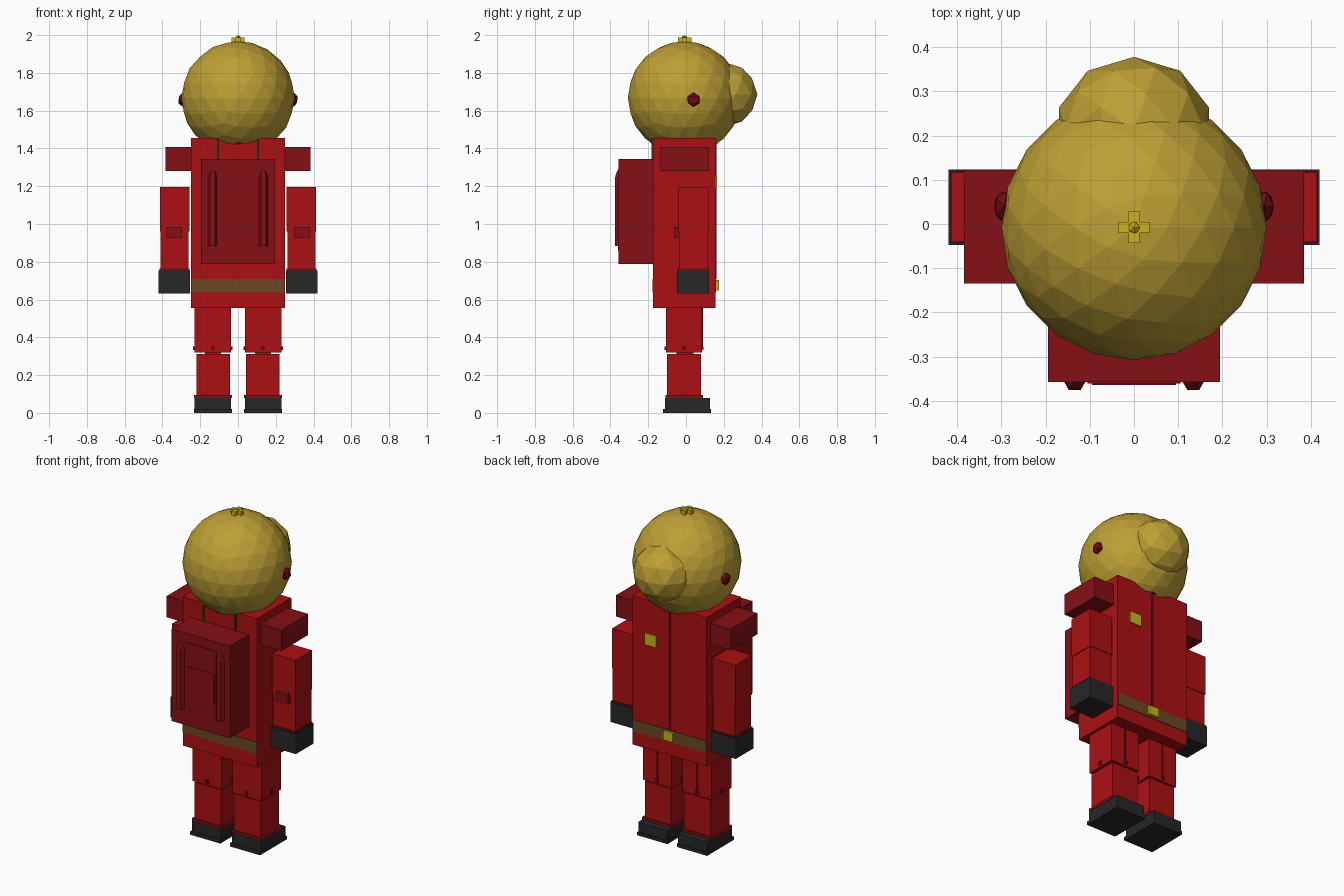
import bpy, bmesh, math
from mathutils import Matrix, Vector

if "Cube" in bpy.data.objects:
    bpy.data.objects.remove(bpy.data.objects["Cube"])


def material(name, r, g, b):
    m = bpy.data.materials.new(name)
    m.diffuse_color = (r, g, b, 1)
    m.use_nodes = True
    m.node_tree.nodes["Principled BSDF"].inputs["Base Color"].default_value = m.diffuse_color
    return m


RED = material("suit red", 0.41, 0.005, 0.006)
DARK = material("dark red", 0.235, 0.005, 0.008)
DEEP = material("deep red", 0.17, 0.003, 0.007)
GOLD = material("visor gold", 0.51, 0.35, 0.035)
YELLOW = material("bright yellow", 0.60, 0.46, 0.012)
BLACK = material("black rubber", 0.02, 0.02, 0.02)
BROWN = material("belt brown", 0.15, 0.065, 0.018)
GREEN = material("hose green", 0.02, 0.07, 0.015)


def finish(bm, name, mat):
    me = bpy.data.meshes.new(name)
    bmesh.ops.recalc_face_normals(bm, faces=bm.faces)
    bm.to_mesh(me)
    bm.free()
    me.materials.append(mat)
    ob = bpy.data.objects.new(name, me)
    bpy.context.collection.objects.link(ob)
    return ob


def box(name, x, y, z, mat):
    """Box from (min, max) ranges on each axis."""
    bm = bmesh.new()
    size = Vector((x[1] - x[0], y[1] - y[0], z[1] - z[0]))
    mid = Vector((x[0] + x[1], y[0] + y[1], z[0] + z[1])) / 2
    bmesh.ops.create_cube(bm, size=1, matrix=Matrix.Translation(mid) @ Matrix.Diagonal(size).to_4x4())
    return finish(bm, name, mat)


def ball(name, centre, radii, subdiv, mat):
    bm = bmesh.new()
    bmesh.ops.create_icosphere(bm, subdivisions=subdiv, radius=1,
                               matrix=Matrix.Translation(centre) @ Matrix.Diagonal(radii).to_4x4())
    return finish(bm, name, mat)


def lathe(name, profile, sides, mat, centre, closed=False):
    """Revolve (radius, z) points around a vertical axis."""
    bm = bmesh.new()
    rings = [[bm.verts.new((centre[0] + r * math.cos(2 * math.pi * i / sides),
                            centre[1] + r * math.sin(2 * math.pi * i / sides), z))
              for i in range(sides)] for r, z in profile]
    pairs = list(zip(rings, rings[1:])) + ([(rings[-1], rings[0])] if closed else [])
    for a, b in pairs:
        for i in range(sides):
            j = (i + 1) % sides
            bm.faces.new((a[i], a[j], b[j], b[i]))
    if not closed:
        bm.faces.new(rings[0])
        bm.faces.new(rings[-1])
    return finish(bm, name, mat)


def side(s, a, b):
    """Mirror an x range to side s."""
    return (a, b) if s > 0 else (-b, -a)


# helmet and faceted bulge
ball("helmet", (0, -0.008, 1.668), (0.3, 0.3, 0.3), 3, GOLD)
ball("visor", (0, 0.213, 1.685), (0.178, 0.165, 0.168), 2, GOLD)

# cross and gem on the helmet crown
box("crown_bar_x", (-0.035, 0.035), (-0.02, 0.004), (1.962, 1.988), YELLOW)
box("crown_bar_y", (-0.013, 0.013), (-0.043, 0.028), (1.962, 1.988), YELLOW)
ball("crown_gem", (0, -0.008, 1.985), (0.015, 0.015, 0.015), 1, YELLOW)

# neck ring
ring = [(0.163 + 0.028 * math.cos(k * math.pi / 3), 1.455 + 0.034 * math.sin(k * math.pi / 3)) for k in range(6)]
lathe("neck_ring", ring, 12, DEEP, (0, -0.008), closed=True)

# torso, belt, back seam and badge
box("torso", (-0.248, 0.248), (-0.174, 0.156), (0.555, 1.455), RED)
box("belt_front", (-0.247, 0.247), (-0.178, -0.173), (0.637, 0.709), BROWN)
box("belt_rear", (-0.247, 0.247), (0.155, 0.160), (0.637, 0.709), BROWN)
box("buckle", (-0.033, 0.033), (0.156, 0.174), (0.648, 0.703), YELLOW)
box("torso_seam", (-0.005, 0.005), (0.155, 0.161), (0.709, 1.44), DEEP)
box("badge", (0.085, 0.163), (0.155, 0.164), (1.185, 1.255), YELLOW)

# backpack with centre plates
box("backpack", (-0.195, 0.195), (-0.357, -0.174), (0.788, 1.345), DARK)
box("pack_panel", (-0.105, 0.105), (-0.361, -0.356), (0.86, 1.29), DARK)
box("pack_plate", (-0.095, 0.095), (-0.364, -0.360), (0.97, 1.15), DARK)

for s, tag in ((1, "right"), (-1, "left")):
    # ear knob, air tube and hose
    ball("ear_" + tag, (s * 0.294, 0.04, 1.658), (0.025, 0.038, 0.038), 1, DEEP)
    tube = [(0.027, 0.883), (0.027, 1.245), (0.018, 1.275), (0.008, 1.287)]
    lathe("air_tube_" + tag, tube, 6, DARK, (s * 0.134, -0.352)).data.update()
    box("hose_" + tag, side(s, 0.101, 0.111), (-0.182, -0.172), (1.33, 1.455), GREEN)

    # shoulder and arm
    box("shoulder_" + tag, side(s, 0.246, 0.384), (-0.134, 0.122), (1.28, 1.408), DARK)
    box("upper_arm_" + tag, side(s, 0.258, 0.414), (-0.041, 0.118), (0.96, 1.197), RED)
    box("forearm_" + tag, side(s, 0.262, 0.410), (-0.038, 0.115), (0.75, 0.96), RED)
    box("arm_pad_" + tag, side(s, 0.297, 0.378), (-0.063, -0.038), (0.927, 0.985), DARK)
    box("cuff_" + tag, side(s, 0.258, 0.415), (-0.042, 0.119), (0.752, 0.764), DEEP)
    box("glove_" + tag, side(s, 0.254, 0.420), (-0.047, 0.123), (0.633, 0.755), BLACK)

    # leg
    box("thigh_" + tag, side(s, 0.037, 0.230), (-0.105, 0.084), (0.32, 0.556), RED)
    box("thigh_seam_" + tag, side(s, 0.129, 0.137), (0.083, 0.089), (0.34, 0.555), DEEP)
    box("shin_" + tag, side(s, 0.043, 0.220), (-0.100, 0.080), (0.08, 0.313), RED)
    box("knee_core_" + tag, side(s, 0.09, 0.175), (-0.05, 0.04), (0.31, 0.322), RED)
    for k, (px, py) in enumerate(((0.037, -0.01), (0.230, -0.01), (0.133, -0.105), (0.133, 0.084))):
        box(f"knee_rivet_{k}_{tag}", (s * px - 0.008, s * px + 0.008), (py - 0.008, py + 0.008),
            (0.332, 0.352), DEEP)

    # boot
    box("boot_trim_" + tag, side(s, 0.033, 0.233), (-0.108, 0.09), (0.078, 0.094), DARK)
    box("boot_" + tag, side(s, 0.036, 0.230), (-0.110, 0.128), (0.018, 0.08), BLACK)
    box("sole_" + tag, side(s, 0.032, 0.234), (-0.123, 0.132), (0.0, 0.02), BLACK)
